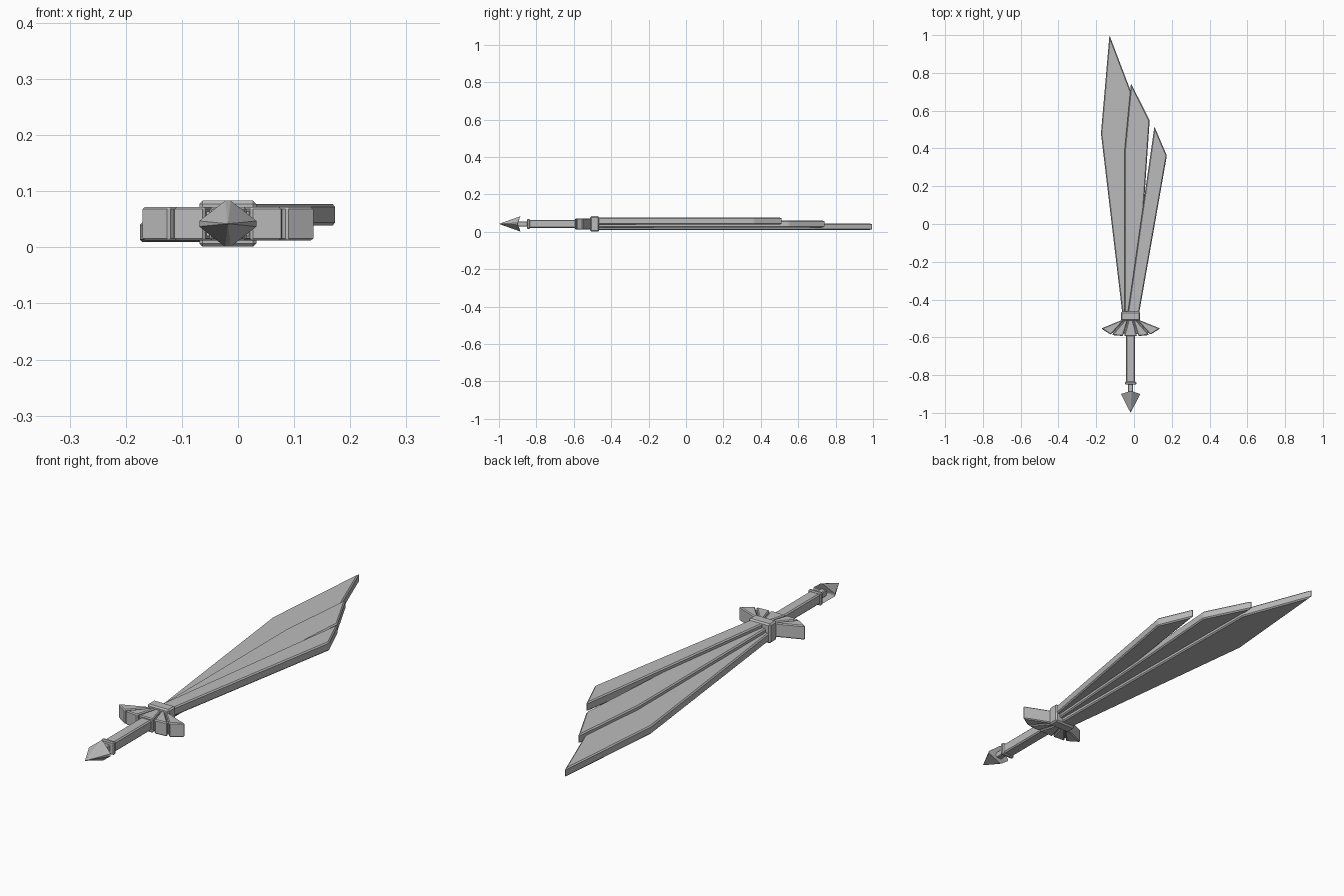
import bpy, bmesh
from mathutils import Vector

cube = bpy.data.objects.get("Cube")
if cube:
    bpy.data.objects.remove(cube, do_unlink=True)

CX, CZ = -0.018, 0.042     # long axis of the sword

steel = bpy.data.materials.new("plain_grey")
steel.use_nodes = True
GREY = (0.5, 0.5, 0.5, 1)
steel.diffuse_color = GREY
steel.node_tree.nodes["Principled BSDF"].inputs["Base Color"].default_value = GREY


def finish(name, bm, bevel=0):
    bmesh.ops.recalc_face_normals(bm, faces=bm.faces)
    mesh = bpy.data.meshes.new(name)
    bm.to_mesh(mesh)
    bm.free()
    mesh.materials.append(steel)
    ob = bpy.data.objects.new(name, mesh)
    bpy.context.collection.objects.link(ob)
    if bevel:
        mod = ob.modifiers.new("chamfer", 'BEVEL')
        mod.width, mod.segments = bevel, 1
    return ob


def slab(name, outline, z0, z1, bevel):
    """Flat outline in plan, extruded upward and chamfered."""
    bm = bmesh.new()
    face = bm.faces.new([bm.verts.new((x, y, z0)) for x, y in outline])
    new = bmesh.ops.extrude_face_region(bm, geom=[face])["geom"]
    bmesh.ops.translate(bm, vec=(0, 0, z1 - z0),
                        verts=[v for v in new if isinstance(v, bmesh.types.BMVert)])
    return finish(name, bm, bevel)


def block(name, half_x, y0, y1, half_z, bevel):
    """Chamfered box centred on the long axis."""
    outline = [(CX - half_x, y0), (CX + half_x, y0), (CX + half_x, y1), (CX - half_x, y1)]
    return slab(name, outline, CZ - half_z, CZ + half_z, bevel)


# Three overlapping blades, stepped upward from right to left
BASE = -0.49
slab("blade_long", [(-0.06, BASE), (0.0, BASE), (-0.012, 0.69), (-0.13, 1.0), (-0.175, 0.48)],
     0.009, 0.045, 0.005)
slab("blade_middle", [(-0.049, BASE), (0.012, BASE), (0.083, 0.548), (-0.016, 0.745), (-0.05, 0.39)],
     0.024, 0.061, 0.005)
slab("blade_short", [(-0.036, BASE), (0.024, BASE), (0.174, 0.362), (0.108, 0.516), (0.06, 0.18)],
     0.039, 0.077, 0.005)

# Collar, grip, ring and neck
block("collar", 0.051, -0.512, -0.464, 0.041, 0.006)
block("grip", 0.024, -0.845, -0.50, 0.022, 0.005)
block("grip_ring", 0.03, -0.85, -0.834, 0.027, 0.004)
block("pommel_neck", 0.013, -0.91, -0.84, 0.013, 0.003)

# Guard: a fan of five wedges over a slimmer core
slab("guard_middle", [(CX - 0.034, -0.593), (CX + 0.034, -0.593), (CX + 0.009, -0.50), (CX - 0.009, -0.50)],
     0.012, 0.072, 0.004)
for side, label in ((-1, "right"), (1, "left")):
    inner = [(0.041, -0.593), (0.099, -0.588), (0.026, -0.505), (0.014, -0.505)]
    outer = [(0.105, -0.586), (0.156, -0.553), (0.045, -0.508), (0.031, -0.505)]
    core = [(0, -0.585), (0.09, -0.58), (0.135, -0.553), (0.04, -0.51), (0, -0.505)]
    for part, pts, inset in (("inner", inner, 0), ("outer", outer, 0), ("core", core, 0.008)):
        slab(f"guard_{part}_{label}", [(CX + side * x, y) for x, y in pts],
             0.012 + inset, 0.072 - inset, 0.004 if not inset else 0)

# Pommel: four-sided spike with clipped corners, swept back above and below
bm = bmesh.new()
rim = []
for x, z, y in ((1, 0, -0.9), (0, 1, -0.885), (-1, 0, -0.9), (0, -1, -0.885)):
    for s in (-1, 1):
        corner = Vector((x * 0.051, 0, z * 0.041)) + Vector((-z, 0, x)) * s * 0.005
        rim.append(bm.verts.new((CX + corner.x, y, CZ + corner.z)))
tip = bm.verts.new((CX, -1.0, CZ))
back = bm.verts.new((CX, -0.9, CZ))
for a, b in zip(rim, rim[1:] + rim[:1]):
    bm.faces.new((a, b, tip))
    bm.faces.new((b, a, back))
finish("pommel_spike", bm)
